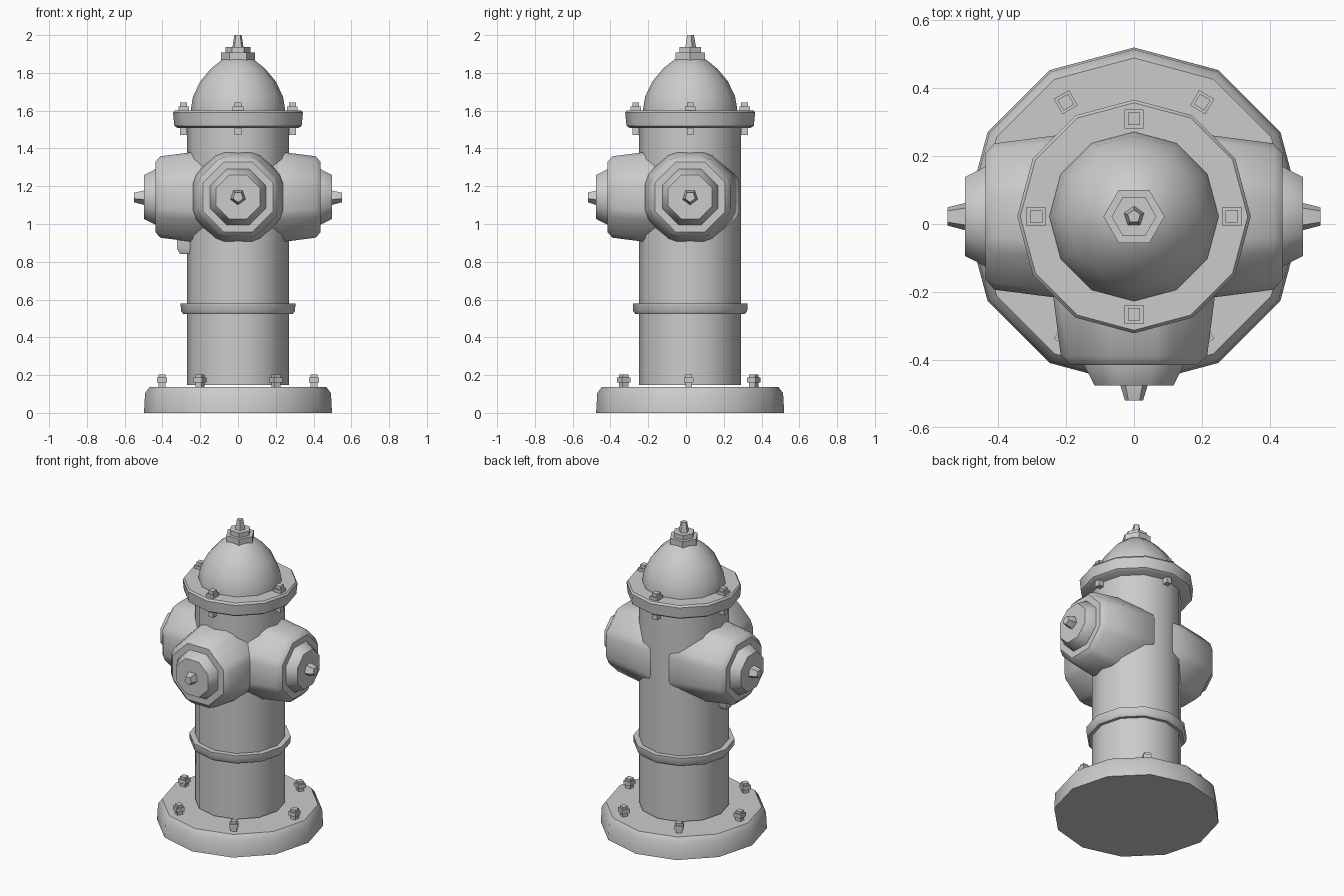
import bpy, bmesh
from math import pi, cos, sin, radians
from mathutils import Matrix

if "Cube" in bpy.data.objects:
    bpy.data.objects.remove(bpy.data.objects["Cube"])

CY = 0.022                                   # hydrant axis sits slightly behind the origin
AXIS = Matrix.Translation((0, CY, 0))
OCT = 1 / cos(pi / 8)                        # flat-to-flat half width -> corner radius


def lathe(name, profile, sides, matrix=AXIS, phase=0.0, bevel=0.0, angle=40):
    """Closed solid of revolution from (radius, height) points."""
    bm = bmesh.new()
    rings = []
    for r, z in profile:
        rings.append([bm.verts.new((r * cos(phase + 2 * pi * i / sides),
                                    r * sin(phase + 2 * pi * i / sides), z))
                      for i in range(sides)])
    for a, b in zip(rings, rings[1:]):
        for i in range(sides):
            j = (i + 1) % sides
            bm.faces.new((a[i], a[j], b[j], b[i]))
    bm.faces.new(rings[0][::-1])
    bm.faces.new(rings[-1])
    if bevel:
        bm.normal_update()
        edges = [e for e in bm.edges if e.calc_face_angle(0) > radians(30)]
        bmesh.ops.bevel(bm, geom=edges, offset=bevel, offset_type='OFFSET',
                        segments=1, profile=0.5, affect='EDGES')
    bmesh.ops.transform(bm, matrix=matrix, verts=bm.verts)
    bmesh.ops.recalc_face_normals(bm, faces=bm.faces)
    mesh = bpy.data.meshes.new(name)
    bm.to_mesh(mesh)
    bm.free()
    obj = bpy.data.objects.new(name, mesh)
    bpy.context.collection.objects.link(obj)
    bpy.ops.object.select_all(action='DESELECT')
    obj.select_set(True)
    bpy.context.view_layer.objects.active = obj
    bpy.ops.object.shade_smooth_by_angle(angle=radians(angle))
    return obj


def block(name, x, y, turn, half, z0, z1):
    """Square peg: a four-sided lathe turned to face outwards."""
    m = Matrix.Translation((x, y, 0)) @ Matrix.Rotation(turn, 4, 'Z')
    r = half * 2 ** 0.5
    return lathe(name, [(r, z0), (r, z1)], 4, m, pi / 4)


# Base plate, barrel and collar
lathe("base_plate", [(0.498, 0), (0.492, 0.105), (0.467, 0.138)], 12)
lathe("barrel", [(0.27, 0.147), (0.27, 1.56)], 12)
lathe("barrel_collar", [(0.29, 0.523), (0.302, 0.54), (0.304, 0.58)], 12)

# Upper flange and domed bonnet
lathe("upper_flange", [(0.32, 1.508), (0.337, 1.52), (0.344, 1.59), (0.335, 1.602)], 12)
lathe("bonnet", [(0.25, 1.59), (0.249, 1.61), (0.238, 1.675), (0.2, 1.755),
                 (0.143, 1.823), (0.085, 1.87), (0.04, 1.885)], 12)

# Operating nut on top
lathe("top_nut_lower", [(0.09, 1.867), (0.09, 1.908)], 6)
lathe("top_nut_upper", [(0.066, 1.9), (0.066, 1.937)], 6)
lathe("top_stem", [(0.032, 1.93), (0.02, 2.0)], 5, phase=pi / 2)

# Three hose outlets: left, right and front
for side, turn, tip in (("right", 0, 0.55), ("left", pi, 0.55), ("front", -pi / 2, 0.542)):
    m = (Matrix.Translation((0, CY, 1.143)) @ Matrix.Rotation(turn, 4, 'Z')
         @ Matrix.Rotation(pi / 2, 4, 'Y'))
    lathe(side + "_outlet", [(0.262 * OCT, 0.05), (0.212 * OCT, 0.438)], 8, m, pi / 8, bevel=0.027)
    lathe(side + "_outlet_cap", [(0.147 * OCT, 0.42), (0.147 * OCT, 0.438), (0.116 * OCT, 0.498)],
          8, m, pi / 8)
    lathe(side + "_outlet_nub", [(0.042, 0.48), (0.042, 0.498), (0.028, tip)], 5, m)

# Four flange bolts
for i in range(4):
    a = i * pi / 2
    x, y = 0.288 * cos(a), CY + 0.288 * sin(a)
    block("flange_bolt_head", x, y, a, 0.028, 1.595, 1.622)
    block("flange_bolt_shank", x, y, a, 0.018, 1.47, 1.643)

# Six base bolts
for i in range(6):
    a = i * pi / 3
    x, y = 0.402 * cos(a), 0.015 + 0.397 * sin(a)
    block("base_bolt_nut", x, y, a, 0.026, 0.16, 0.187)
    block("base_bolt_shank", x, y, a, 0.018, 0.13, 0.202)

# Small lug under the left outlet
lathe("chain_lug", [(0.035, 0.842), (0.056, 0.868), (0.056, 0.93)], 4,
      Matrix.Translation((-0.283, 0.0, 0)), pi / 4)
